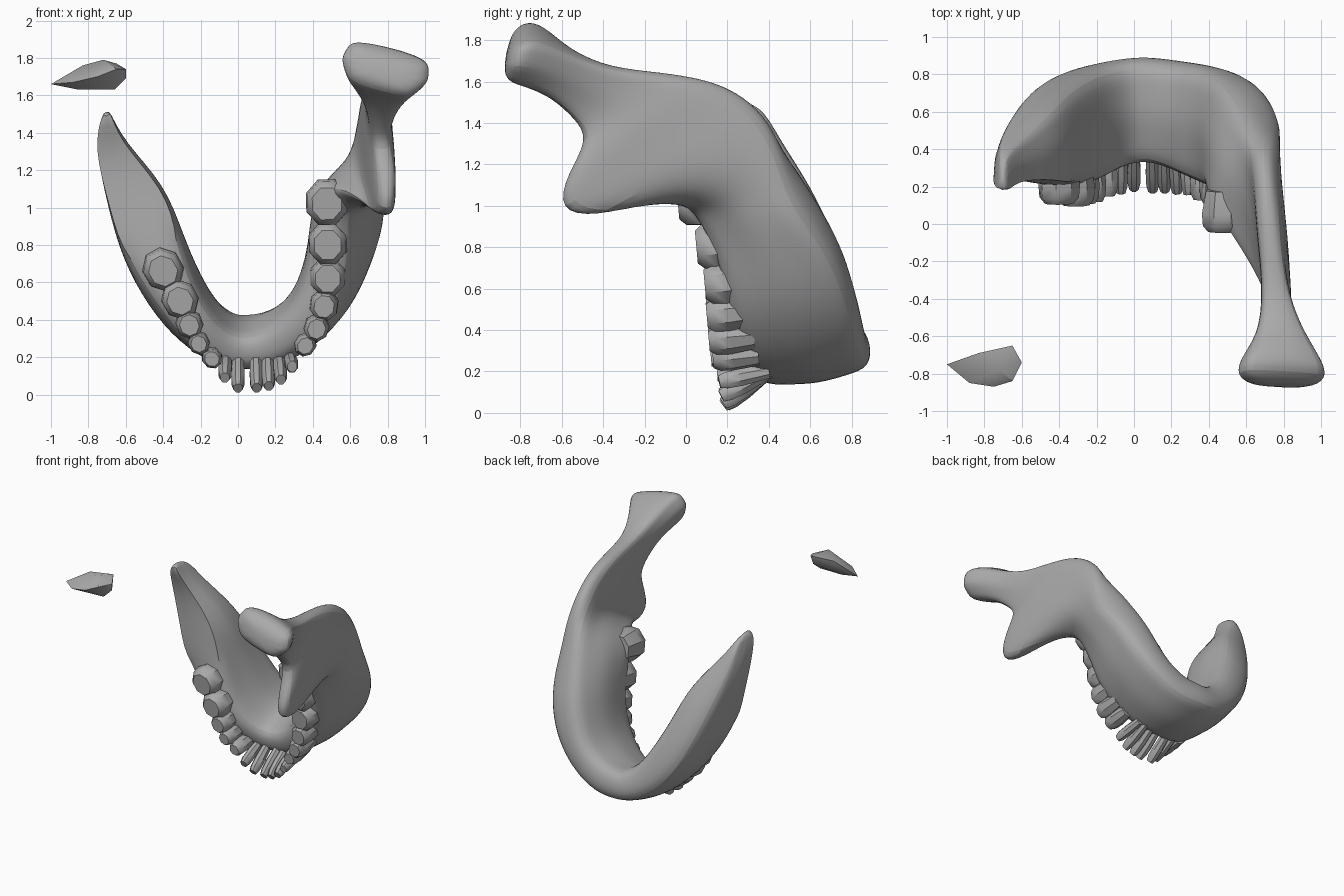
import bpy, bmesh, math
from mathutils import Vector

cube = bpy.data.objects.get("Cube")
if cube:
    bpy.data.objects.remove(cube)

bone = bpy.data.materials.new("bone_grey")
bone.use_nodes = True
bone.diffuse_color = (0.4, 0.4, 0.4, 1)
bone.node_tree.nodes["Principled BSDF"].inputs["Base Color"].default_value = bone.diffuse_color


def finish(bm, name, levels=0):
    bmesh.ops.recalc_face_normals(bm, faces=bm.faces)
    mesh = bpy.data.meshes.new(name)
    bm.to_mesh(mesh)
    bm.free()
    mesh.materials.append(bone)
    obj = bpy.data.objects.new(name, mesh)
    bpy.context.collection.objects.link(obj)
    if levels:
        mod = obj.modifiers.new("smooth", "SUBSURF")
        mod.levels = mod.render_levels = levels
    bpy.ops.object.select_all(action="DESELECT")
    obj.select_set(True)
    bpy.context.view_layer.objects.active = obj
    bpy.ops.object.shade_smooth_by_angle(angle=math.radians(40))
    return obj


def skin(bm, rings):
    loops = [[bm.verts.new(point) for point in ring] for ring in rings]
    count = len(loops[0])
    for near, far in zip(loops, loops[1:]):
        for i in range(count):
            j = (i + 1) % count
            bm.faces.new((near[i], near[j], far[j], far[i]))
    bm.faces.new(loops[0])
    bm.faces.new(loops[-1])
    return loops


def section(edge, border, tangent, middle, edge_ratio, border_ratio):
    """Closed cross-section running from the tooth edge to the lower border and back."""
    side = (border - edge).cross(tangent).normalized() * middle
    steps = [(.03, edge_ratio), (.25, (edge_ratio + 1) / 2), (.5, 1),
             (.75, (border_ratio + 1) / 2), (.95, border_ratio)]
    outer = [edge.lerp(border, s) + side * w for s, w in steps]
    inner = [edge.lerp(border, s) - side * w for s, w in reversed(steps)]
    return [edge] + outer + [border] + inner


# Jaw bone: tooth edge point, lower border point, half thickness
broken_part = [
    ((-.7, .13, 1.54), (-.71, .36, 1.5), .02),
    ((-.71, .25, 1.34), (-.66, .45, 1.33), .08),
    ((-.54, .23, 1.05), (-.54, .62, 1.07), .17),
    ((-.46, .2, .77), (-.45, .74, .81), .18),
]
body_part = [
    ((-.34, .2, .52), (-.34, .82, .58), .17),
    ((-.22, .23, .34), (-.21, .86, .42), .15),
    ((-.08, .31, .23), (-.06, .89, .33), .14),
    ((.06, .34, .21), (.07, .9, .33), .14),
    ((.2, .3, .25), (.22, .88, .34), .15),
    ((.35, .23, .37), (.39, .86, .44), .15),
    ((.45, .19, .55), (.52, .82, .6), .17),
    ((.48, .16, .75), (.61, .75, .8), .18),
    ((.48, .07, .97), (.68, .63, .98), .18),
    ((.53, -.02, 1.06), (.7, .53, 1.15), .16),
]
branch_part = [
    ((.67, -.22, 1.03), (.7, .46, 1.31), .12),
    ((.78, -.45, .94), (.69, .39, 1.45), .09),
    ((.8, -.63, .97), (.7, .26, 1.56), .08),
    ((.8, -.58, 1.15), (.71, .1, 1.62), .08),
    ((.77, -.47, 1.32), (.73, -.12, 1.65), .07),
    ((.76, -.54, 1.42), (.76, -.36, 1.67), .08),
    ((.77, -.65, 1.52), (.79, -.55, 1.75), .13),
    ((.75, -.77, 1.59), (.82, -.7, 1.86), .23),
    ((.75, -.85, 1.62), (.82, -.79, 1.86), .26),
    ((.76, -.88, 1.68), (.8, -.86, 1.79), .17),
]
rows = []
for part, edge_ratio, border_ratio in ((broken_part, .9, .7), (body_part, .65, .8), (branch_part, .65, .85)):
    rows += [(Vector(a), Vector(b), t, edge_ratio, border_ratio) for a, b, t in part]
mids = [row[0].lerp(row[1], .5) for row in rows]
rings = []
for i, (edge, border, *widths) in enumerate(rows):
    tangent = mids[min(i + 1, len(mids) - 1)] - mids[max(i - 1, 0)]
    rings.append(section(edge, border, tangent, *widths))
bm = bmesh.new()
loops = skin(bm, rings)

# Keep the rim of the broken face sharp
crease = bm.edges.layers.float.new("crease_edge")
broken_loops = loops[:len(broken_part)]
for near, far in zip(broken_loops, broken_loops[1:]):
    for k in (1, -1):
        bm.edges.get((near[k], far[k]))[crease] = 1
finish(bm, "jaw_bone", levels=2)

# Detached joint fragment on the broken side
outline = [(-1, -.75, 1.66), (-.83, -.69, 1.76), (-.65, -.65, 1.77), (-.6, -.74, 1.74),
           (-.72, -.78, 1.79), (-.65, -.84, 1.74), (-.75, -.87, 1.7), (-.88, -.85, 1.67),
           (-.85, -.76, 1.63), (-.66, -.76, 1.63), (-.6, -.74, 1.69), (-.66, -.67, 1.7)]
bm = bmesh.new()
for point in outline:
    bm.verts.new(point)
bmesh.ops.convex_hull(bm, input=bm.verts)
finish(bm, "right_joint_fragment")


def tooth(name, tip, root, along, half_along, half_across):
    tip, root = Vector(tip), Vector(root)
    axis = (tip - root).normalized()
    u = (along - axis * along.dot(axis)).normalized() * half_along
    v = axis.cross(u.normalized()) * half_across
    angles = [math.tau * (n + .5) / 8 for n in range(8)]
    rings = []
    for s, k in ((0, .8), (.55, 1), (.85, .95), (1, .7)):
        centre = root.lerp(tip, s)
        rings.append([centre + (u * math.cos(q) + v * math.sin(q)) * k for q in angles])
    bm = bmesh.new()
    skin(bm, rings)
    finish(bm, name)


# Cheek teeth: x, tip y, z, half size
cheek = {
    "left": [(.475, -.04, 1.02, .12), (.48, .05, .8, .11), (.48, .09, .62, .1),
             (.46, .1, .47, .08), (.42, .11, .35, .07), (.36, .13, .26, .06)],
    "right": [(-.4, .11, .66, .11), (-.31, .1, .5, .1), (-.26, .11, .37, .075),
              (-.21, .12, .27, .06), (-.14, .15, .19, .055)],
}
for side, teeth in cheek.items():
    for n, (x, y, z, size) in enumerate(teeth):
        near = teeth[n - 1] if n else teeth[1]
        along = Vector((near[0] - x, 0, near[2] - z))
        tooth(f"{side}_cheek_tooth_{n + 1}", (x, y, z), (x, y + .22, z + .02), along, size * 1.1, size)

# Slanted front teeth with a gap in the middle
front_tips = [(.29, .16, .15), (.23, .17, .08), (.165, .18, .045), (.1, .18, .035),
              (0, .19, .035), (-.07, .17, .09)]
for n, (x, y, z) in enumerate(front_tips):
    tooth(f"front_tooth_{n + 1}", (x, y, z), (x * .95, .4, .2), Vector((1, 0, 0)), .038, .045)
